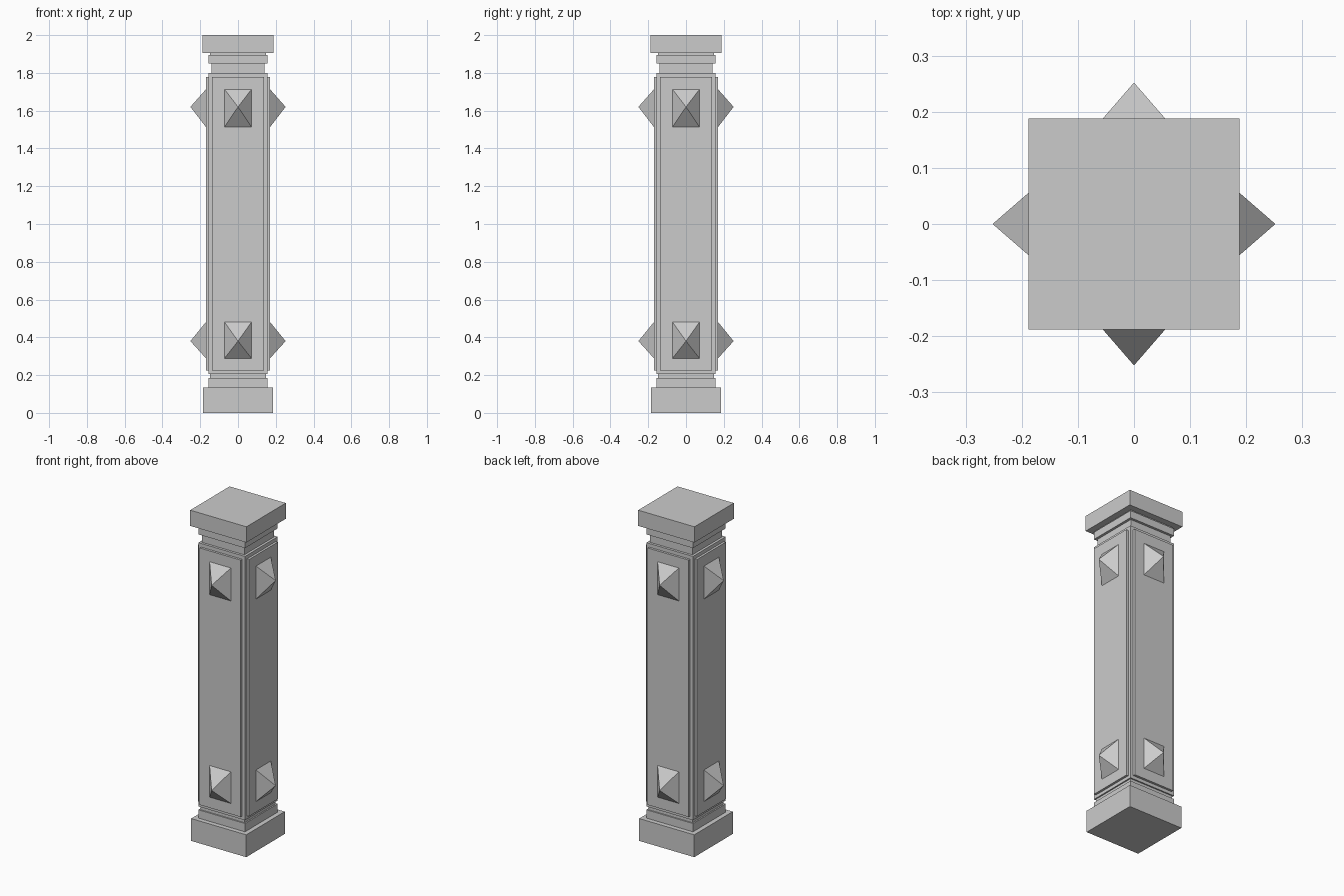
import bpy, bmesh
from math import pi
from mathutils import Matrix

if "Cube" in bpy.data.objects:
    bpy.data.objects.remove(bpy.data.objects["Cube"])


def finish(name, bm):
    bmesh.ops.recalc_face_normals(bm, faces=bm.faces)
    me = bpy.data.meshes.new(name)
    bm.to_mesh(me)
    bm.free()
    ob = bpy.data.objects.new(name, me)
    bpy.context.collection.objects.link(ob)
    return ob


def box(name, lo, hi):
    bm = bmesh.new()
    bmesh.ops.create_cube(bm, size=1)
    for v in bm.verts:
        v.co = [lo[i] if v.co[i] < 0 else hi[i] for i in range(3)]
    return finish(name, bm)


# Stacked square tiers: name, half width, bottom, top
tiers = [
    ("base_plinth", 0.184, 0.0, 0.135),
    ("base_step", 0.156, 0.135, 0.185),
    ("base_neck", 0.148, 0.185, 0.205),
    ("shaft", 0.156, 0.205, 1.80),
    ("top_neck", 0.141, 1.80, 1.85),
    ("top_step", 0.156, 1.85, 1.895),
    ("cap_neck", 0.148, 1.895, 1.905),
    ("cap", 0.188, 1.905, 2.0),
]
for name, h, z0, z1 in tiers:
    box(name, (-h, -h, z0), (h, h, z1))


def stud(name, z, apex_z, half_h):
    # Four-sided pyramid pointing to -y
    bm = bmesh.new()
    base = [bm.verts.new((sx * 0.073, -0.168, z + sz * half_h))
            for sx, sz in ((-1, -1), (1, -1), (1, 1), (-1, 1))]
    tip = bm.verts.new((0, -0.252, apex_z))
    bm.faces.new(base)
    for i in range(4):
        bm.faces.new((base[i], base[(i + 1) % 4], tip))
    return finish(name, bm)


# Raised panel and two pyramid studs on each side
for i, side in enumerate(("front", "right", "back", "left")):
    parts = [
        box(side + "_panel", (-0.137, -0.17, 0.225), (0.137, -0.15, 1.778)),
        stud(side + "_lower_stud", 0.385, 0.38, 0.098),
        stud(side + "_upper_stud", 1.613, 1.62, 0.102),
    ]
    for ob in parts:
        ob.data.transform(Matrix.Rotation(i * pi / 2, 4, 'Z'))
